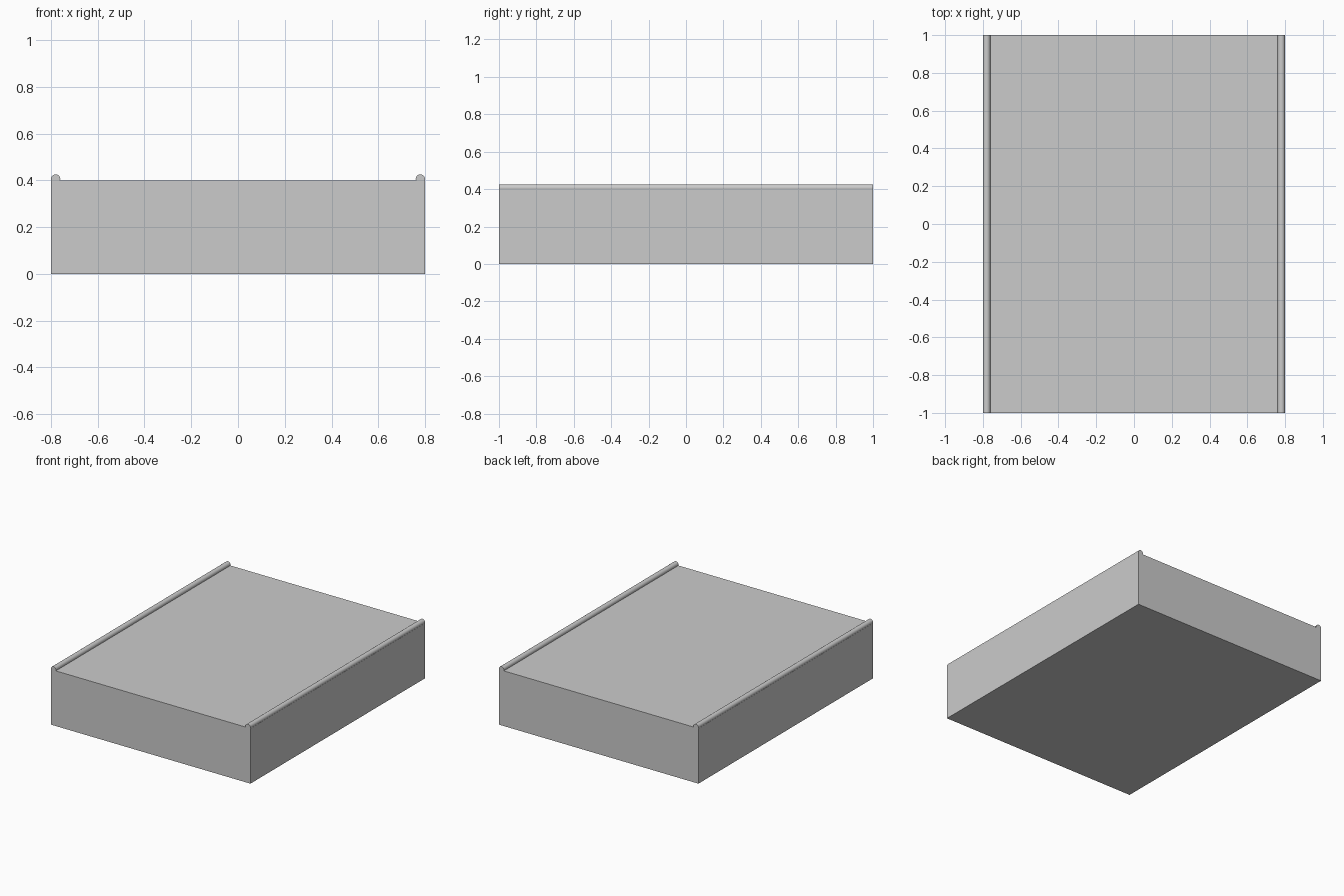
import bpy, math

if "Cube" in bpy.data.objects:
    bpy.data.objects.remove(bpy.data.objects["Cube"])

WIDTH, LENGTH, HEIGHT = 1.6, 2.0, 0.4
BEAD = 0.02

# main slab
bpy.ops.mesh.primitive_cube_add(size=1, location=(0, 0, HEIGHT / 2))
slab = bpy.context.object
slab.name = "slab"
slab.scale = (WIDTH, LENGTH, HEIGHT)
bpy.ops.object.transform_apply(location=False, rotation=False, scale=True)


# round edge rail along each long side
def edge_rail(name, side):
    bpy.ops.mesh.primitive_cylinder_add(
        vertices=24, radius=BEAD, depth=LENGTH,
        location=(side * (WIDTH / 2 - BEAD), 0, HEIGHT + 0.006),
        rotation=(math.pi / 2, 0, 0))
    rail = bpy.context.object
    rail.name = name
    bpy.ops.object.shade_smooth_by_angle(angle=math.radians(40))


edge_rail("left_rail", -1)
edge_rail("right_rail", 1)
